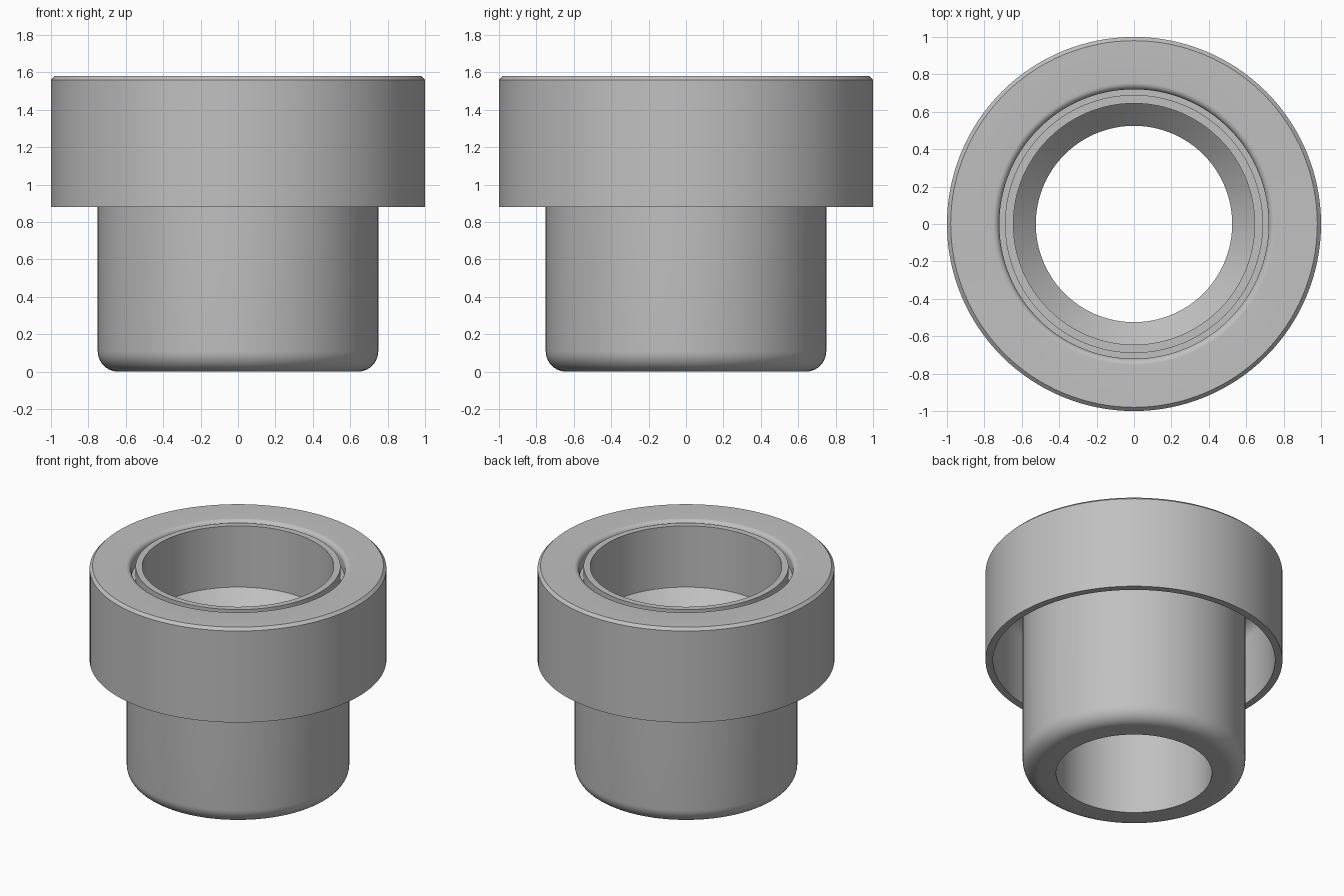
import bpy, bmesh
from math import pi, sin, cos, radians

cube = bpy.data.objects.get("Cube")
if cube:
    bpy.data.objects.remove(cube, do_unlink=True)

metal = bpy.data.materials.new("plain grey metal")
metal.use_nodes = True
grey = (0.53, 0.53, 0.53, 1)
metal.diffuse_color = grey
metal.node_tree.nodes["Principled BSDF"].inputs["Base Color"].default_value = grey

SEGMENTS = 128


def arc(r, z, radius, start, end, steps=8):
    """Fillet points around the centre (r, z), angles in degrees."""
    angles = [radians(start + (end - start) * i / steps) for i in range(steps + 1)]
    return [(r + radius * cos(a), z + radius * sin(a)) for a in angles]


def lathe(name, profile):
    """Revolve a closed (radius, height) profile around z."""
    bm = bmesh.new()
    rings = []
    for i in range(SEGMENTS):
        a = 2 * pi * i / SEGMENTS
        rings.append([bm.verts.new((r * cos(a), r * sin(a), z)) for r, z in profile])
    n = len(profile)
    for i in range(SEGMENTS):
        here, there = rings[i], rings[(i + 1) % SEGMENTS]
        for j in range(n):
            k = (j + 1) % n
            bm.faces.new((here[j], there[j], there[k], here[k]))
    bmesh.ops.recalc_face_normals(bm, faces=bm.faces)
    mesh = bpy.data.meshes.new(name)
    bm.to_mesh(mesh)
    bm.free()
    mesh.materials.append(metal)
    obj = bpy.data.objects.new(name, mesh)
    bpy.context.collection.objects.link(obj)
    bpy.ops.object.select_all(action='DESELECT')
    obj.select_set(True)
    bpy.context.view_layer.objects.active = obj
    bpy.ops.object.shade_smooth_by_angle(angle=radians(30))
    return obj


# Inner sleeve: rounded foot, shoulder under the collar, raised lip, stepped bore
sleeve = [(0.525, 0)] + arc(0.64, 0.11, 0.11, -90, 0, 10)
sleeve += [(0.75, 1.48), (0.69, 1.48), (0.69, 1.575), (0.645, 1.575),
           (0.645, 1.12), (0.525, 1.0)]
lathe("inner_sleeve", sleeve)

# Outer collar: hollow skirt, chamfered top edge, rounded edge around the opening
collar = [(0.95, 0.88), (1, 0.88), (1, 1.56), (0.98, 1.58)]
collar += arc(0.755, 1.545, 0.035, 90, 180)
collar += [(0.72, 1.48)] + arc(0.85, 1.38, 0.1, 90, 0)
lathe("outer_collar", collar)
